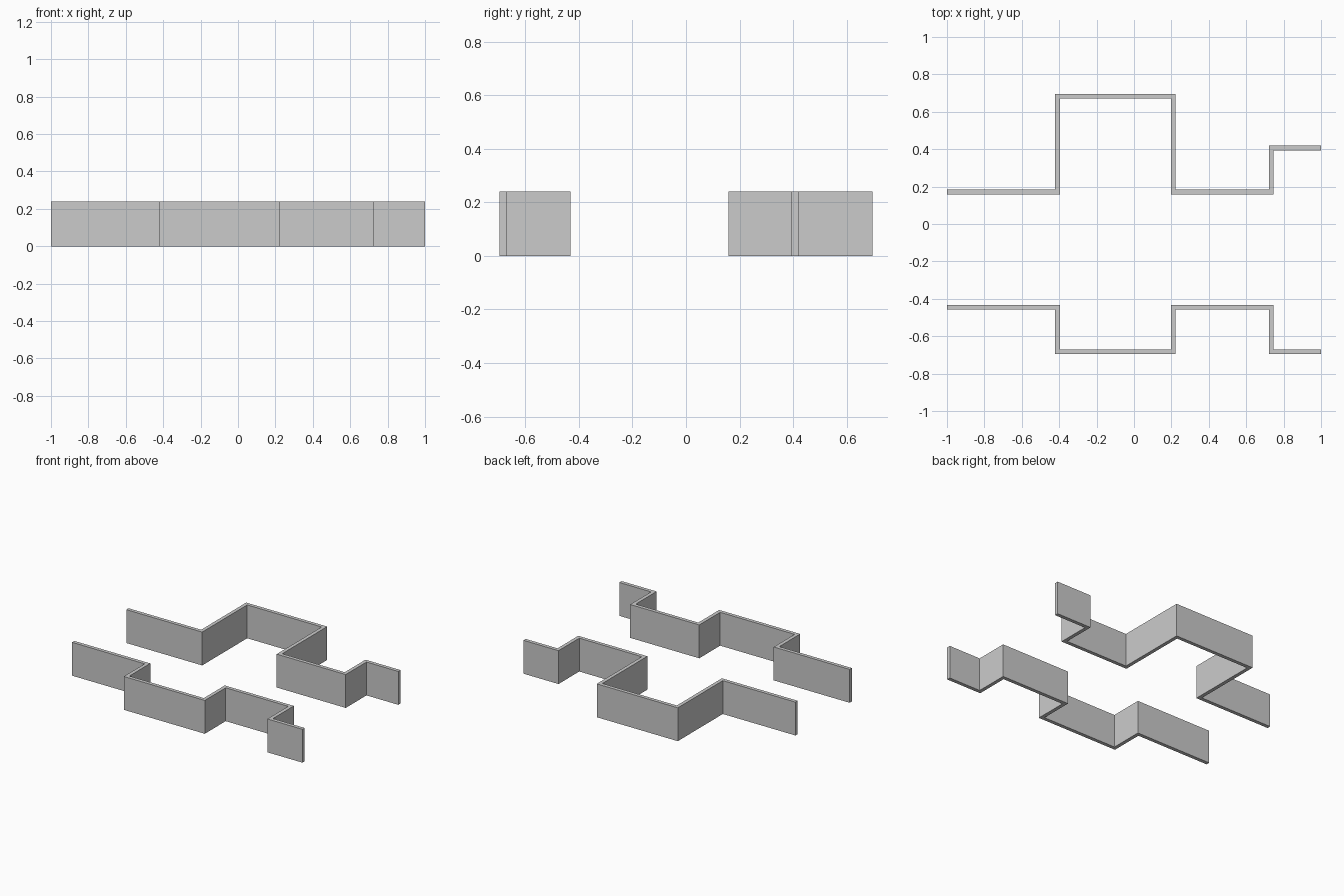
import bpy, bmesh

if "Cube" in bpy.data.objects:
    bpy.data.objects.remove(bpy.data.objects["Cube"])

HEIGHT = 0.24
T = 0.013                                 # half wall thickness
XS = [-1.0, -0.409, 0.21, 0.734, 1.0]     # ends and jogs along x


def zigzag_wall(name, levels):
    """Stepped wall whose runs follow x at the given y levels."""
    path = []
    for i, y in enumerate(levels):
        path += [(XS[i], y), (XS[i + 1], y)]
    # mitred offsets on both sides of the rectilinear path
    left, right = [], []
    for i, (x, y) in enumerate(path):
        dx = 0
        if 0 < i < len(path) - 1:
            j = (i + 1) // 2
            dx = -T if levels[j] > levels[j - 1] else T
        left.append((x + dx, y + T))
        right.append((x - dx, y - T))
    bm = bmesh.new()
    rows = [[bm.verts.new((x, y, z)) for x, y in side]
            for side, z in ((left, 0), (right, 0), (right, HEIGHT), (left, HEIGHT))]
    for a in range(4):
        r, s = rows[a], rows[(a + 1) % 4]
        for i in range(len(path) - 1):
            bm.faces.new((r[i], r[i + 1], s[i + 1], s[i]))
    for e in (0, -1):
        bm.faces.new([r[e] for r in rows])
    bmesh.ops.recalc_face_normals(bm, faces=bm.faces)
    mesh = bpy.data.meshes.new(name)
    bm.to_mesh(mesh)
    bm.free()
    bpy.context.collection.objects.link(bpy.data.objects.new(name, mesh))


# back wall and front wall
zigzag_wall("back_wall", [0.171, 0.683, 0.171, 0.407])
zigzag_wall("front_wall", [-0.445, -0.683, -0.445, -0.683])
